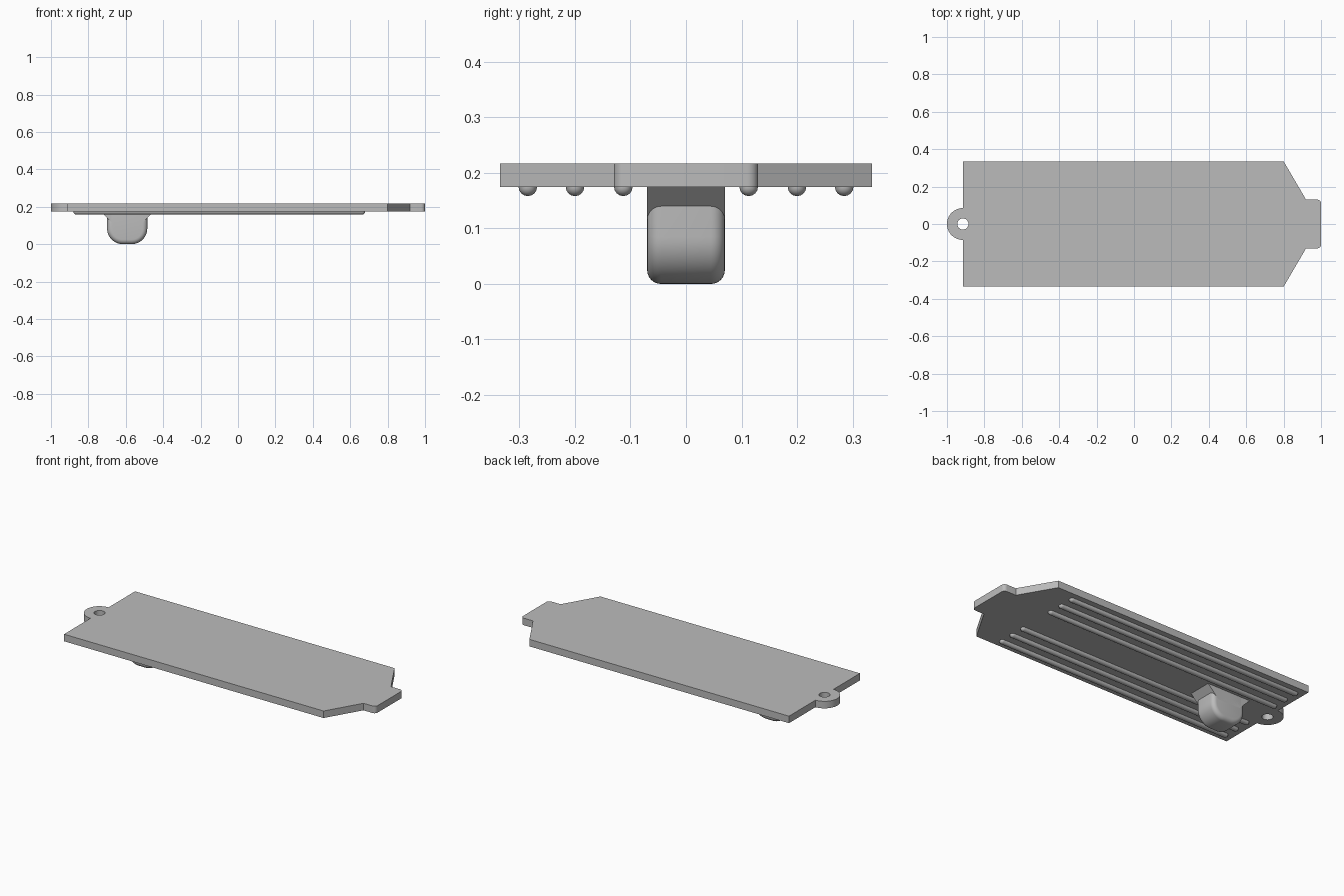
import bpy, bmesh, math
from mathutils import Matrix, Vector

cube = bpy.data.objects.get("Cube")
if cube:
    bpy.data.objects.remove(cube, do_unlink=True)

grey = bpy.data.materials.new("plain grey")
grey.use_nodes = True
COLOUR = (0.5, 0.5, 0.5, 1)
grey.diffuse_color = COLOUR
grey.node_tree.nodes["Principled BSDF"].inputs["Base Color"].default_value = COLOUR

PLATE_LOW, PLATE_HIGH = 0.175, 0.217
EAR_X = -0.915


def arc(cx, cy, r, start, end, steps):
    """Points along an arc, angles in degrees."""
    angles = [math.radians(start + (end - start) * i / steps) for i in range(steps + 1)]
    return [(cx + r * math.cos(a), cy + r * math.sin(a)) for a in angles]


def activate(obj):
    bpy.ops.object.select_all(action='DESELECT')
    obj.select_set(True)
    bpy.context.view_layer.objects.active = obj


def finish(name, bm, angle=30):
    bmesh.ops.recalc_face_normals(bm, faces=bm.faces)
    mesh = bpy.data.meshes.new(name)
    bm.to_mesh(mesh)
    bm.free()
    mesh.materials.append(grey)
    obj = bpy.data.objects.new(name, mesh)
    bpy.context.collection.objects.link(obj)
    activate(obj)
    bpy.ops.object.shade_smooth_by_angle(angle=math.radians(angle))
    return obj


def prism(points, half_width):
    """Extrude an x-z profile along y, centred on y = 0."""
    bm = bmesh.new()
    face = bm.faces.new([bm.verts.new((x, -half_width, z)) for x, z in points])
    side = bmesh.ops.extrude_face_region(bm, geom=[face])
    moved = [v for v in side["geom"] if isinstance(v, bmesh.types.BMVert)]
    bmesh.ops.translate(bm, verts=moved, vec=(0, 2 * half_width, 0))
    bmesh.ops.recalc_face_normals(bm, faces=bm.faces)
    return bm


# Cover plate: outline with screw ear, screw hole and tapered tongue
outline = [(EAR_X, -0.335), (0.8, -0.335), (0.92, -0.13)]
outline += arc(0.98, -0.11, 0.02, -90, 0, 6) + arc(0.98, 0.11, 0.02, 0, 90, 6)
outline += [(0.92, 0.13), (0.8, 0.335), (EAR_X, 0.335)]
outline += arc(EAR_X, 0, 0.085, 90, 270, 24)
hole = arc(EAR_X, 0, 0.03, 0, 360, 24)[:-1]

curve = bpy.data.curves.new("plate_outline", 'CURVE')
curve.dimensions = '2D'
curve.fill_mode = 'BOTH'
curve.extrude = (PLATE_HIGH - PLATE_LOW) / 2
for loop in (outline, hole):
    spline = curve.splines.new('POLY')
    spline.points.add(len(loop) - 1)
    for point, (x, y) in zip(spline.points, loop):
        point.co = (x, y, 0, 1)
    spline.use_cyclic_u = True
outline_obj = bpy.data.objects.new("plate_outline", curve)
bpy.context.collection.objects.link(outline_obj)
activate(outline_obj)
bpy.ops.object.convert(target='MESH')
outline_obj = bpy.context.view_layer.objects.active
bm = bmesh.new()
bm.from_mesh(outline_obj.data)
bpy.data.objects.remove(outline_obj, do_unlink=True)
bmesh.ops.remove_doubles(bm, verts=bm.verts, dist=0.0001)
bmesh.ops.translate(bm, verts=bm.verts, vec=(0, 0, (PLATE_LOW + PLATE_HIGH) / 2))
finish("cover_plate", bm)

# Half-round stiffening ribs with rounded ends
RIB_R, RIB_START, RIB_END = 0.0168, -0.88, 0.68
for side_name, sign in (("left", 1), ("right", -1)):
    for number, y in enumerate((0.113, 0.2, 0.285), 1):
        bm = bmesh.new()
        bmesh.ops.create_uvsphere(bm, u_segments=16, v_segments=17, radius=RIB_R,
                                  matrix=Matrix.Rotation(math.pi / 2, 4, 'Y'))
        bmesh.ops.delete(bm, geom=[v for v in bm.verts if v.co.z > 0.0001], context='VERTS')
        for v in bm.verts:
            end = RIB_END - RIB_R if v.co.x > 0 else RIB_START + RIB_R
            v.co += Vector((end, sign * y, PLATE_LOW))
        finish(f"rib_{side_name}_{number}", bm, 40)

# Rounded peg under the plate
PEG_L, PEG_R, PEG_HALF, FILLET = -0.7, -0.485, 0.07, 0.085
profile = arc(PEG_L + FILLET, FILLET, FILLET, 180, 270, 12)
profile += arc(PEG_R - FILLET, FILLET, FILLET, 270, 360, 12)
profile += [(PEG_R, 0.205), (PEG_L, 0.205)]
bm = prism(profile, PEG_HALF)
rim = [e for e in bm.edges if abs(e.verts[0].co.y - e.verts[1].co.y) < 0.001]
bmesh.ops.bevel(bm, geom=rim, offset=0.025, segments=6, profile=0.5, affect='EDGES')
finish("peg", bm, 35)

# Flared root joining the peg to the plate at 45 degrees
def flare(z):
    return z - 0.14


low, high = 0.105, PLATE_LOW + 0.003
bm = prism([(PEG_L - flare(low), low), (PEG_R + flare(low), low),
            (PEG_R + flare(high), high), (PEG_L - flare(high), high)], PEG_HALF)
finish("peg_root", bm)
